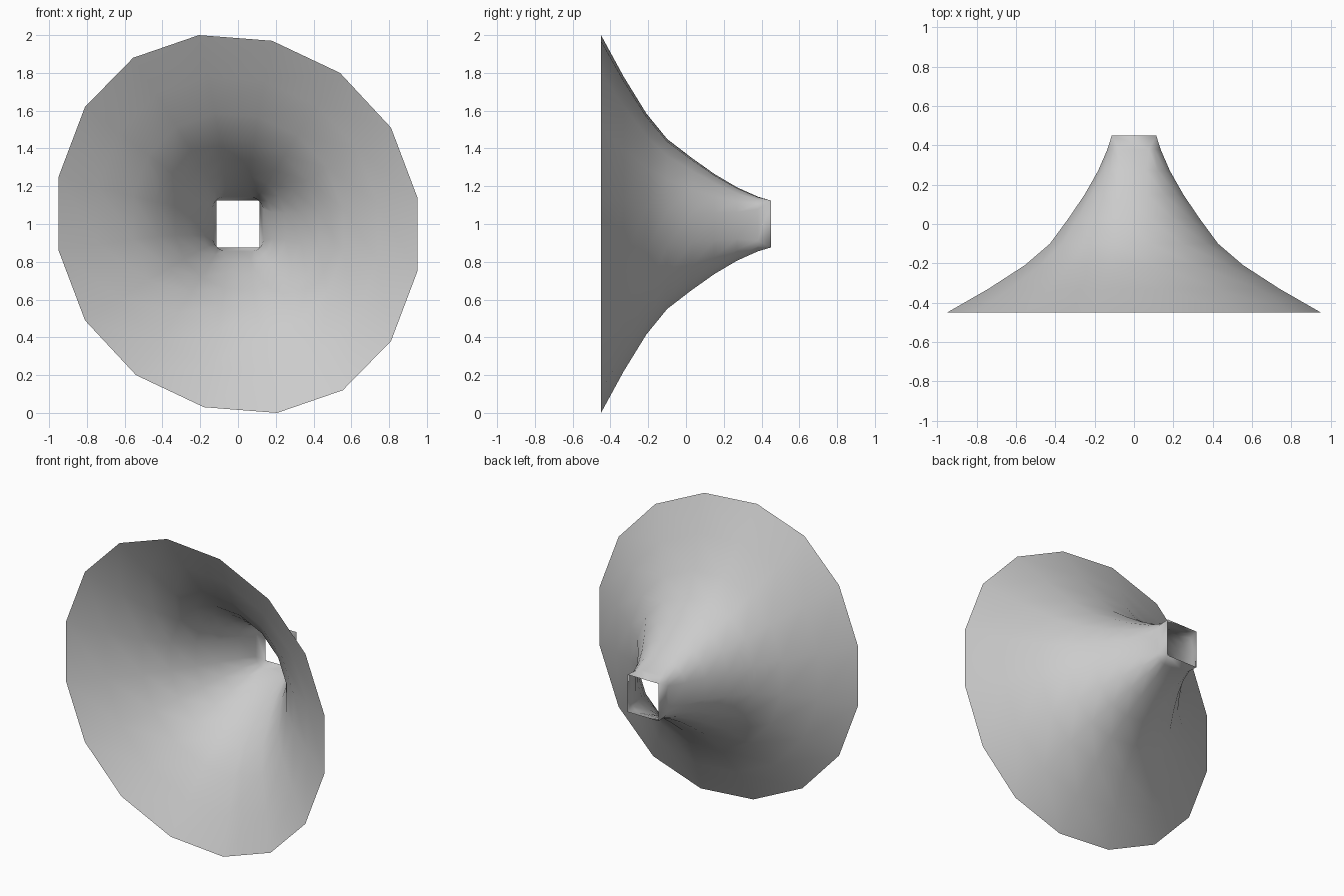
import bpy, bmesh

if "Cube" in bpy.data.objects:
    bpy.data.objects.remove(bpy.data.objects["Cube"])

# Half of the 16-sided mouth rim (x, z about the centre); the rest is its point mirror
half = [(0.95, 0.14), (0.81, 0.51), (0.54, 0.80), (0.18, 0.97),
        (-0.207, 1.0), (-0.555, 0.88), (-0.81, 0.62), (-0.95, 0.25)]
rim = half + [(-x, -z) for x, z in half]

# Square throat corners, each fanning out to four rim points
corners = [(0.113, 0.124), (-0.113, 0.124), (-0.113, -0.124), (0.113, -0.124)]

# Flare profile: (y, half height, share of the throat square); it rounds off quickly
profile = [(-0.45, 1.0, 0), (-0.33, 0.78, 0), (-0.21, 0.585, 0), (-0.10, 0.45, 0.04),
           (0.03, 0.35, 0.1), (0.15, 0.265, 0.2), (0.27, 0.194, 0.33),
           (0.38, 0.145, 0.55), (0.45, 0.124, 1)]

bm = bmesh.new()
rings = []
for y, h, c in profile:
    s = h - 0.124 * c
    ring = []
    for i, (rx, rz) in enumerate(rim):
        cx, cz = corners[i // 4]
        ring.append(bm.verts.new((cx * c + rx * s, y, 1 + cz * c + rz * s)))
    rings.append(ring)

# Skin the rings, then collapse the throat to four corners
n = len(rim)
for a, b in zip(rings, rings[1:]):
    for i in range(n):
        j = (i + 1) % n
        bm.faces.new((a[i], a[j], b[j], b[i]))
bmesh.ops.remove_doubles(bm, verts=bm.verts[:], dist=0.0005)
bmesh.ops.recalc_face_normals(bm, faces=bm.faces[:])
for f in bm.faces:
    f.smooth = True

mesh = bpy.data.meshes.new("horn_flare")
bm.to_mesh(mesh)
bm.free()
horn = bpy.data.objects.new("horn_flare", mesh)
bpy.context.collection.objects.link(horn)
